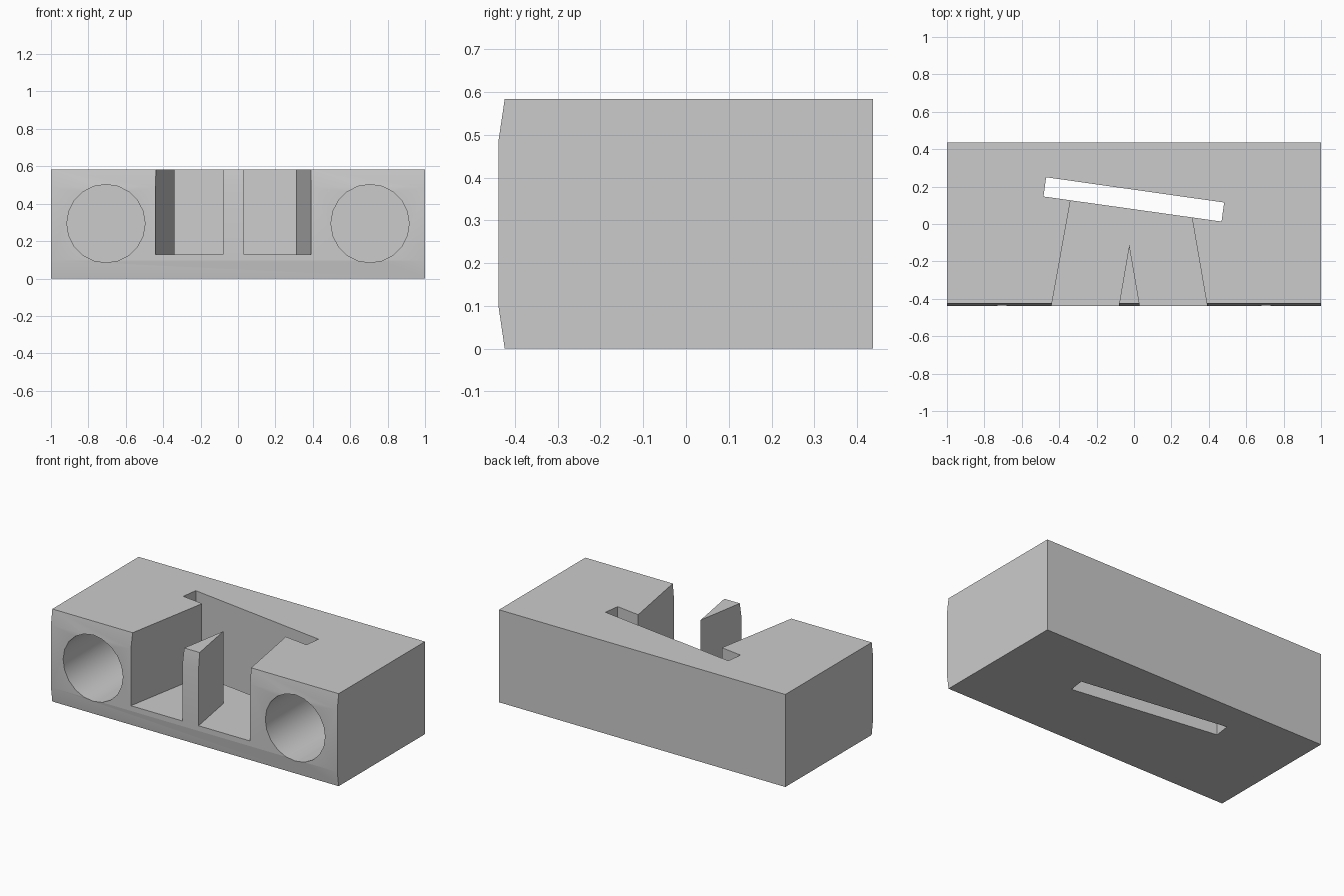
import bpy, bmesh, math
from mathutils import Matrix

cube = bpy.data.objects.get("Cube")
if cube:
    bpy.data.objects.remove(cube)

grey = bpy.data.materials.new("plain grey")
grey.use_nodes = True
colour = (0.6, 0.6, 0.6, 1)
grey.diffuse_color = colour
grey.node_tree.nodes["Principled BSDF"].inputs["Base Color"].default_value = colour


def make_object(name, bm):
    bmesh.ops.recalc_face_normals(bm, faces=bm.faces)
    mesh = bpy.data.meshes.new(name)
    bm.to_mesh(mesh)
    bm.free()
    mesh.materials.append(grey)
    obj = bpy.data.objects.new(name, mesh)
    bpy.context.collection.objects.link(obj)
    return obj


def prism(name, points, offset):
    """Extrude a closed outline of 3D points along an offset."""
    bm = bmesh.new()
    face = bm.faces.new([bm.verts.new(p) for p in points])
    result = bmesh.ops.extrude_face_region(bm, geom=[face], use_keep_orig=True)
    verts = [g for g in result["geom"] if isinstance(g, bmesh.types.BMVert)]
    bmesh.ops.translate(bm, verts=verts, vec=offset)
    return make_object(name, bm)


def plan(points, z):
    return [(x, y, z) for x, y in points]


# Block body with slightly bevelled front edges
side = [(0.437, 0), (0.437, 0.584), (-0.424, 0.584),
        (-0.438, 0.49), (-0.438, 0.095), (-0.424, 0)]
body = prism("block_body", [(-1, y, z) for y, z in side], (2, 0, 0))

# Tapered pocket, notched so that a central wedge stays standing
pocket = [(-0.4525, -0.5), (-0.092, -0.5), (-0.025, -0.11), (0.042, -0.5),
          (0.402, -0.5), (0.30, 0.09), (-0.33, 0.178)]
cutters = [prism("pocket_cutter", plan(pocket, 0.128), (0, 0, 1))]

# Slanted slot through the full height
slot = [(-0.47, 0.25), (0.482, 0.115), (0.468, 0.013), (-0.484, 0.147)]
cutters.append(prism("slot_cutter", plan(slot, -0.2), (0, 0, 1)))

# Two blind round holes in the front
HOLE_DEPTH = 0.75
for label, x in (("left", 0.706), ("right", -0.706)):
    bm = bmesh.new()
    bmesh.ops.create_cone(
        bm, cap_ends=True, segments=20, radius1=0.209, radius2=0.209, depth=1,
        matrix=Matrix.Translation((x, HOLE_DEPTH - 0.938, 0.294))
        @ Matrix.Rotation(math.pi / 2, 4, "X"))
    cutters.append(make_object(label + "_hole_cutter", bm))

# Cut the block, then discard the cutters
bpy.context.view_layer.objects.active = body
body.select_set(True)
for cutter in cutters:
    mod = body.modifiers.new(cutter.name, "BOOLEAN")
    mod.operation = "DIFFERENCE"
    mod.solver = "EXACT"
    mod.object = cutter
    cutter.hide_render = True
    bpy.ops.object.modifier_apply(modifier=mod.name)
for cutter in cutters:
    bpy.data.objects.remove(cutter)

for obj in bpy.context.selected_objects:
    obj.select_set(obj == body)
bpy.ops.object.shade_smooth_by_angle(angle=math.radians(30))
